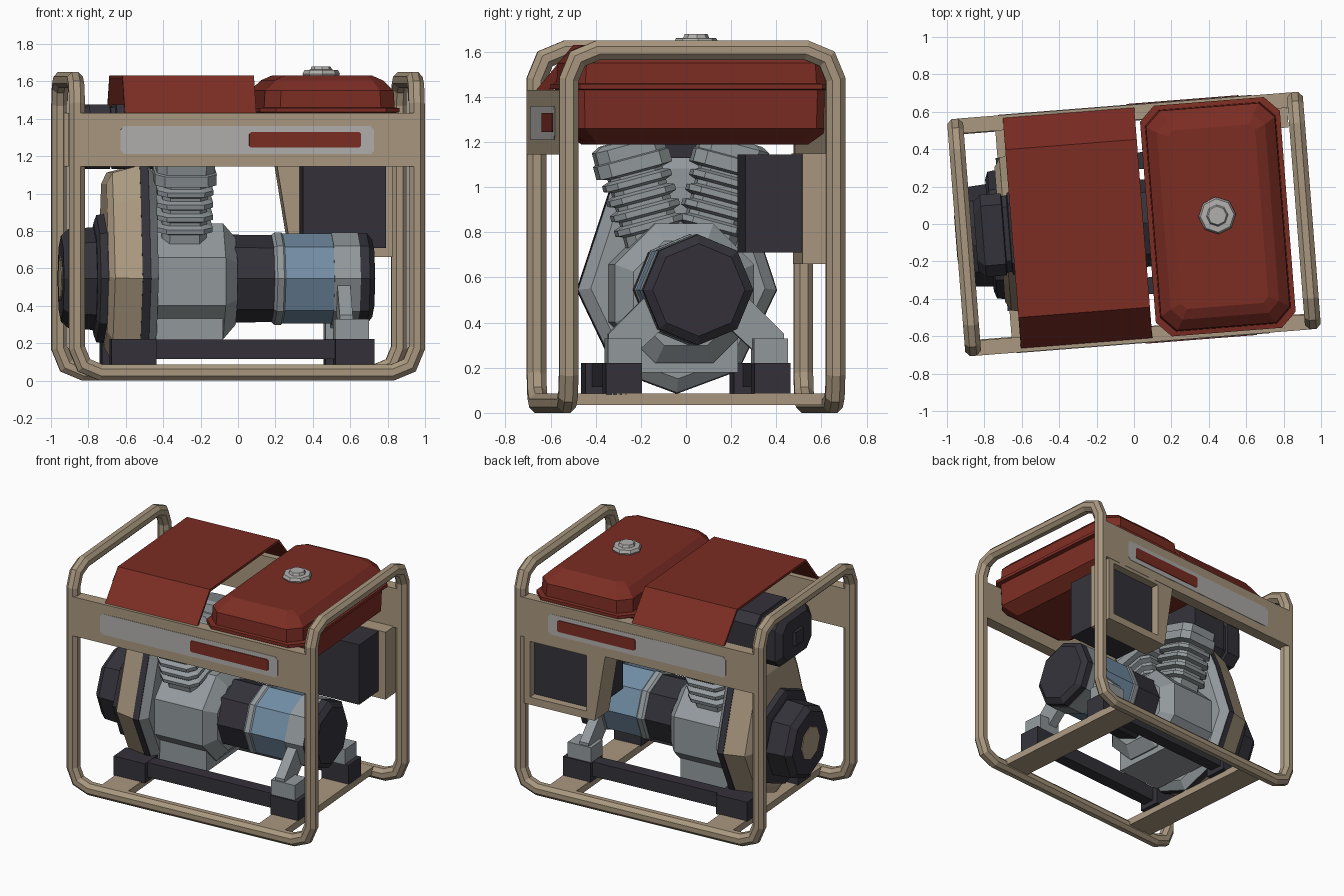
import bpy, math
from mathutils import Vector, Matrix

if "Cube" in bpy.data.objects:
    bpy.data.objects.remove(bpy.data.objects["Cube"])

TURN = Matrix.Rotation(math.radians(4.5), 4, 'Z')   # whole machine is turned slightly


def material(name, rgb):
    m = bpy.data.materials.new(name)
    m.diffuse_color = (*rgb, 1)
    m.use_nodes = True
    m.node_tree.nodes["Principled BSDF"].inputs["Base Color"].default_value = m.diffuse_color
    return m


TAN = material("tan_paint", (0.40, 0.315, 0.215))
RED = material("red_paint", (0.20, 0.026, 0.017))
DARK = material("dark_plastic", (0.034, 0.032, 0.042))
GREY = material("engine_grey", (0.29, 0.32, 0.335))
LIGHT = material("light_grey", (0.44, 0.43, 0.42))
BLUE = material("steel_blue", (0.17, 0.27, 0.38))


def loft(name, rings, mat, closed=False):
    """Skin a list of equal-length point rings; capped unless closed."""
    n = len(rings[0])
    verts = [tuple(p) for r in rings for p in r]
    count = len(rings)
    faces = []
    for i in range(count if closed else count - 1):
        a, b = i * n, (i + 1) % count * n
        faces += [(a + k, a + (k + 1) % n, b + (k + 1) % n, b + k) for k in range(n)]
    if not closed:
        faces += [tuple(range(n))[::-1], tuple(range((count - 1) * n, count * n))]
    me = bpy.data.meshes.new(name)
    me.from_pydata(verts, [], faces)
    me.materials.append(mat)
    import bmesh
    bm = bmesh.new()
    bm.from_mesh(me)
    bmesh.ops.recalc_face_normals(bm, faces=bm.faces)
    bm.to_mesh(me)
    bm.free()
    ob = bpy.data.objects.new(name, me)
    ob.matrix_world = TURN
    bpy.context.collection.objects.link(ob)
    return ob


def rect(x0, x1, y0, y1, c=0.0):
    """Rectangle with cut corners as 2D points."""
    if not c:
        return [(x0, y0), (x1, y0), (x1, y1), (x0, y1)]
    return [(x0 + c, y0), (x1 - c, y0), (x1, y0 + c), (x1, y1 - c),
            (x1 - c, y1), (x0 + c, y1), (x0, y1 - c), (x0, y0 + c)]


def box(name, x, y, z, mat):
    return loft(name, [[(px, py, h) for px, py in rect(*x, *y)] for h in z], mat)


def prism_y(name, pts, y, mat):
    return loft(name, [[(px, h, pz) for px, pz in pts] for h in y], mat)


def prism_x(name, pts, x, mat):
    return loft(name, [[(h, py, pz) for py, pz in pts] for h in x], mat)


def lathe_x(name, profile, mat, z=0.545, phase=0.0):
    """Octagonal body along x from (x, radius) pairs."""
    angles = [phase + k * math.pi / 4 for k in range(8)]
    return loft(name, [[(x, r * math.cos(a), z + r * math.sin(a)) for a in angles]
                       for x, r in profile], mat)


# Tube frame: one closed path, swept with mitred octagon rings
X, Y, Z0, Z1, BEND = 0.911, 0.593, 0.043, 1.607, 0.13
corners = [Vector(c) for c in ((-X, -Y, Z0), (X, -Y, Z0), (X, -Y, Z1), (X, Y, Z1),
                               (X, Y, Z0), (-X, Y, Z0), (-X, Y, Z1), (-X, -Y, Z1))]
path = []
for i, c in enumerate(corners):
    u = (corners[i - 1] - c).normalized() * BEND
    v = (corners[(i + 1) % 8] - c).normalized() * BEND
    path += [c + u, c + (u + v) * 0.293, c + v]
dirs = [(path[(i + 1) % 24] - p).normalized() for i, p in enumerate(path)]


def to_mitre(p, i, d):
    n = (dirs[i - 1] + dirs[i]).normalized()
    return p + d * ((path[i] - p).dot(n) / d.dot(n))


side = Vector((1, 0, 0))
other = dirs[-1].cross(side).normalized()
R = 0.0425 / math.cos(math.pi / 8)
ring = [path[0] + R * (side * math.cos(a) + other * math.sin(a))
        for a in [(k + 0.5) * math.pi / 4 for k in range(8)]]
rings = [[to_mitre(p, 0, dirs[-1]) for p in ring]]
for i in range(1, 24):
    rings.append([to_mitre(p, i, dirs[i - 1]) for p in rings[-1]])
end = [to_mitre(p, 0, dirs[-1]) for p in rings[-1]]
shift = min(range(8), key=lambda s: (rings[0][s] - end[0]).length)
rings.append([rings[0][(k + shift) % 8] for k in range(8)])
loft("tube_frame", rings, TAN)

# Floor cross plates
for s, nm in ((-1, "left"), (1, "right")):
    box(nm + "_floor_plate", (s * 0.6 - 0.1, s * 0.6 + 0.1), (-0.6, 0.6), (0.035, 0.085), TAN)

# Front and back name boards, mirrored
for s, nm in ((-1, "front"), (1, "back")):
    box(nm + "_board", (-0.90, 0.90), sorted((s * 0.555, s * 0.636)), (1.145, 1.43), TAN)
    prism_y(nm + "_label", rect(-0.68, 0.68, 1.21, 1.36, 0.02), (s * 0.63, s * 0.639), LIGHT)
    prism_y(nm + "_label_badge", rect(0.01, 0.61, 1.245, 1.328, 0.01), (s * 0.636, s * 0.643), RED)

# Control bracket under the back board, with a recessed dark panel
outer = [(0.325, 0.66), (0.865, 0.66), (0.865, 1.15), (0.245, 1.15)]
inner = [(0.39, 0.715), (0.82, 0.715), (0.82, 1.12), (0.39, 1.12)]
loft("control_bracket", [[(x, y, z) for x, z in pts] for pts, y in
                         ((outer, 0.45), (outer, 0.634), (inner, 0.634), (inner, 0.57))], TAN)
prism_y("control_panel", inner, (0.568, 0.576), DARK)
box("muffler_box", (0.365, 0.81), (0.20, 0.452), (0.71, 1.145), DARK)

# Fuel tank: stacked cut-corner sections (inset, z, corner)
tank = [(0.13, 1.19, 0.04), (0.035, 1.26, 0.07), (0.03, 1.43, 0.07), (0.0, 1.435, 0.08),
        (0.0, 1.457, 0.08), (0.025, 1.46, 0.08), (0.03, 1.55, 0.08), (0.085, 1.605, 0.06),
        (0.14, 1.63, 0.03)]
loft("fuel_tank", [[(x, y, z) for x, y in rect(0.075 + i, 0.825 - i, -0.615 + i, 0.622 - i, c)]
                   for i, z, c in tank], RED)
cap = [(0.095, 1.625), (0.10, 1.64), (0.09, 1.66), (0.058, 1.662), (0.05, 1.68)]
loft("fuel_cap", [[(0.447 + r * math.cos(k * math.pi / 4), 0.01 + r * math.sin(k * math.pi / 4), z)
                   for k in range(8)] for r, z in cap], LIGHT)

# Bent sheet hood over the engine
hood = [(-0.615, 1.43), (-0.45, 1.63), (0.45, 1.63), (0.62, 1.43),
        (0.60, 1.43), (0.443, 1.612), (-0.443, 1.612), (-0.595, 1.43)]
prism_x("engine_hood", hood, (-0.655, 0.05), RED)

# Air filter box
loft("air_filter", [[(x, y, z) for y, z in rect(-0.22 + i, 0.22 - i, 1.13 + i, 1.475 - i, 0.06)]
                    for x, i in ((-0.85, 0.035), (-0.81, 0.0), (-0.70, 0.0), (-0.695, 0.015),
                                 (-0.67, 0.015), (-0.665, 0.0), (-0.38, 0.0))], DARK)
prism_x("air_filter_knob", rect(-0.05, 0.05, 1.25, 1.35), (-0.87, -0.84), DARK)

# Fan shroud stack: tan cover, dark gasket, grey flange
half = [(0.0, 0.09), (0.27, 0.19), (0.44, 0.545), (0.30, 0.97), (0.22, 1.15)]
outline = half + [(-y, z) for y, z in reversed(half[1:])]


def stack(name, layers, mat):
    loft(name, [[(x, y * f, 0.6 + (z - 0.6) * f) for y, z in outline] for x, f in layers], mat)


stack("fan_shroud", [(-0.72, 0.82), (-0.69, 0.93), (-0.545, 1.0)], TAN)
stack("shroud_gasket", [(-0.545, 1.01), (-0.50, 1.01)], DARK)
stack("engine_flange", [(-0.50, 1.0), (-0.455, 0.88)], GREY)

# Recoil starter with end disc
lathe_x("starter_ring", [(-0.775, 0.30), (-0.76, 0.34), (-0.72, 0.345), (-0.69, 0.33)], DARK)
lathe_x("starter_drum", [(-0.95, 0.23), (-0.91, 0.265), (-0.77, 0.275)], DARK)
lathe_x("starter_disc", [(-0.956, 0.12), (-0.945, 0.12)], TAN)

# Crankcase and sump
lathe_x("crankcase", [(-0.47, 0.335), (-0.09, 0.335), (-0.02, 0.25)], GREY, 0.53, math.pi / 8)
box("sump", (-0.46, -0.10), (-0.24, 0.24), (0.18, 0.35), GREY)

# V cylinders: finned barrels with wider heads (height, half width, corner)
barrel = [(0.0, 0.12, 0.04)]
for k in range(4):
    h = 0.055 + 0.068 * k
    barrel += [(h, 0.12, 0.04), (h + 0.012, 0.15, 0.05), (h + 0.038, 0.15, 0.05), (h + 0.05, 0.12, 0.04)]
barrel += [(0.32, 0.12, 0.04), (0.33, 0.165, 0.05), (0.39, 0.165, 0.05), (0.395, 0.155, 0.05),
           (0.45, 0.155, 0.05), (0.47, 0.12, 0.04)]
for s, nm in ((-1, "front"), (1, "back")):
    tilt = Matrix.Translation((-0.305, s * 0.12, 0.755)) @ Matrix.Rotation(-s * math.radians(15), 4, 'X')
    loft(nm + "_cylinder", [[tilt @ Vector((x, y, h)) for x, y in rect(-w, w, -w, w, c)]
                            for h, w, c in barrel], GREY)

# Alternator, banded along its length
lathe_x("alternator_neck", [(-0.03, 0.235), (0.19, 0.232)], DARK)
lathe_x("alternator_ring", [(0.18, 0.235), (0.195, 0.247), (0.23, 0.247), (0.245, 0.235)], GREY)
lathe_x("alternator_body", [(0.235, 0.24), (0.51, 0.24)], BLUE)
lathe_x("alternator_rear", [(0.50, 0.247), (0.64, 0.247)], GREY)
lathe_x("alternator_cover", [(0.635, 0.245), (0.69, 0.245), (0.72, 0.205)], DARK)

# Mounting rails, rubber blocks and alternator feet, mirrored front to back
for s, nm in ((-1, "front"), (1, "back")):
    box(nm + "_rail", (-0.6, 0.6), (s * 0.29, s * 0.38), (0.115, 0.22), DARK)
    box(nm + "_left_block", (-0.71, -0.47), (s * 0.25, s * 0.41), (0.08, 0.222), DARK)
    box(nm + "_right_block", (0.49, 0.70), (s * 0.25, s * 0.41), (0.08, 0.222), DARK)
    box(nm + "_foot", (0.49, 0.67), (s * 0.25, s * 0.40), (0.222, 0.33), GREY)
    leg = [(0.25, 0.28), (0.39, 0.28), (0.39, 0.35), (0.20, 0.54), (0.10, 0.42)]
    prism_x(nm + "_leg", [(s * y, z) for y, z in leg], (0.515, 0.585), GREY)
